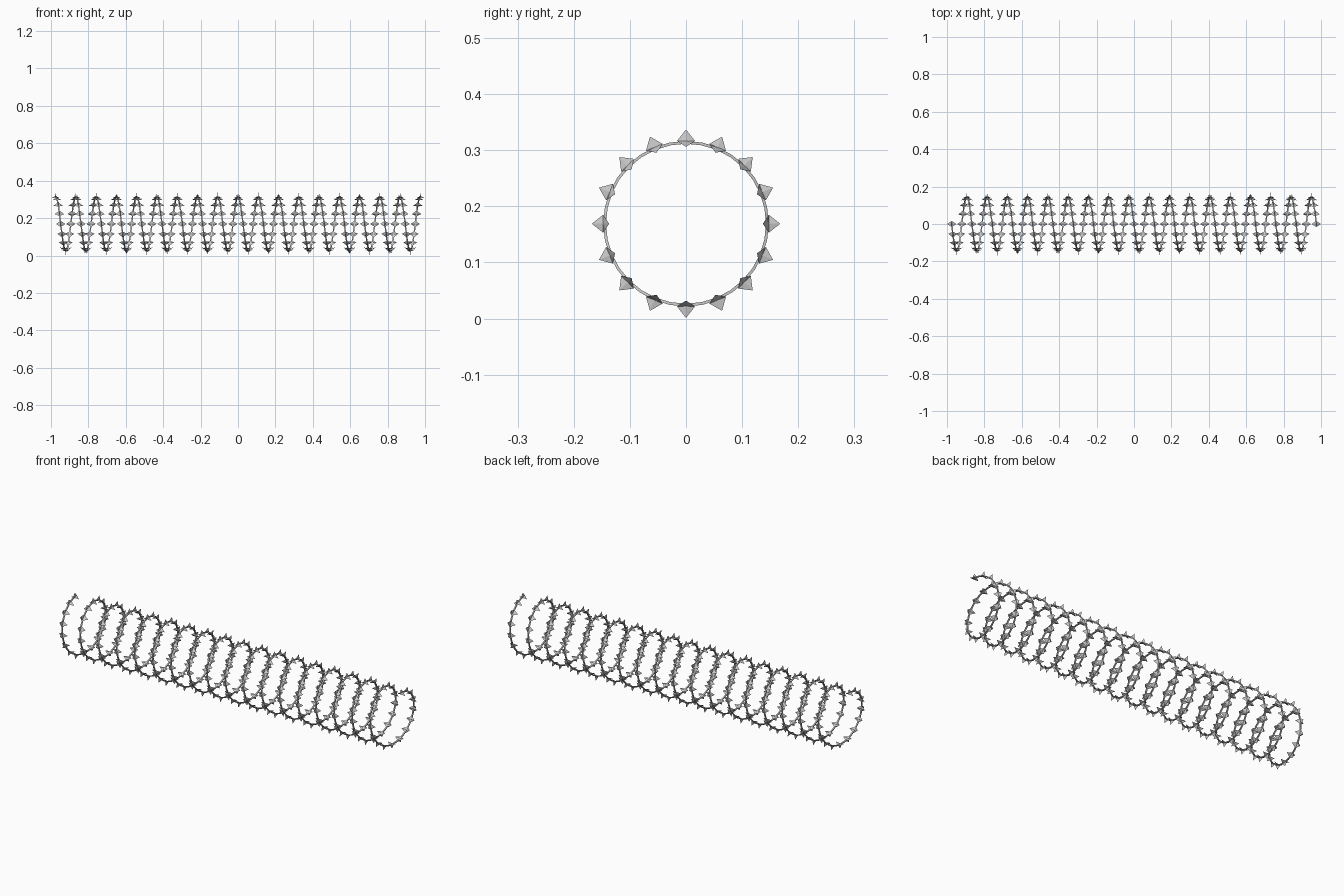
import bpy, bmesh
from math import sin, cos, pi
from mathutils import Vector

TURNS, BARBS = 18, 16          # coils, barbs per coil
HALF, RADIUS, CENTRE = 0.975, 0.145, 0.169

cube = bpy.data.objects.get("Cube")
if cube:
    bpy.data.objects.remove(cube)

steel = bpy.data.materials.new("steel_grey")
steel.use_nodes = True
grey = (0.6, 0.6, 0.6, 1)
steel.diffuse_color = grey
steel.node_tree.nodes["Principled BSDF"].inputs["Base Color"].default_value = grey


def add_object(name, bm):
    bmesh.ops.recalc_face_normals(bm, faces=bm.faces)
    mesh = bpy.data.meshes.new(name)
    bm.to_mesh(mesh)
    bm.free()
    mesh.materials.append(steel)
    bpy.context.collection.objects.link(bpy.data.objects.new(name, mesh))


def coil_frame(turn):
    """Axis point, outward direction and tangent at a number of turns."""
    a = turn * 2 * pi
    x = -HALF + 2 * HALF * turn / TURNS
    return Vector((x, 0, CENTRE)), Vector((0, -sin(a), cos(a))), Vector((0, -cos(a), -sin(a)))


def section(bm, turn, profile):
    """Ring of vertices from (x offset, radius) pairs."""
    axis, out, _ = coil_frame(turn)
    return [bm.verts.new(axis + Vector((x, 0, 0)) + out * r) for x, r in profile]


def sides(ring):
    return zip(ring, ring[1:] + ring[:1])


# Coiled wire: a flat-sided strip swept along a helix
W, T = 0.0035, 0.0025
STRIP = [(-W, RADIUS - T), (W, RADIUS - T), (W, RADIUS + T), (-W, RADIUS + T)]
STEPS = BARBS * 2
bm = bmesh.new()
rings = [section(bm, i / STEPS, STRIP) for i in range(TURNS * STEPS + 1)]
for first, second in zip(rings, rings[1:]):
    for (a, b), (c, d) in zip(sides(first), sides(second)):
        bm.faces.new((a, b, d, c))
bm.faces.new(rings[0])
bm.faces.new(rings[-1])
add_object("coiled_wire", bm)

# Barbs: thin three-bladed stars, side blades drooping, pinched along the wire
STAR = [(0, 0.168), (0.0025, 0.1475), (0.025, 0.137),
        (0, 0.142), (-0.025, 0.137), (-0.0025, 0.1475)]
PINCH_RADIUS, PINCH = 0.1475, 0.016
bm = bmesh.new()
for i in range(TURNS * BARBS + 1):
    axis, out, along = coil_frame(i / BARBS)
    ring = section(bm, i / BARBS, STAR)
    ends = [bm.verts.new(axis + out * PINCH_RADIUS + along * s) for s in (PINCH, -PINCH)]
    for a, b in sides(ring):
        bm.faces.new((a, b, ends[0]))
        bm.faces.new((b, a, ends[1]))
add_object("barbs", bm)
